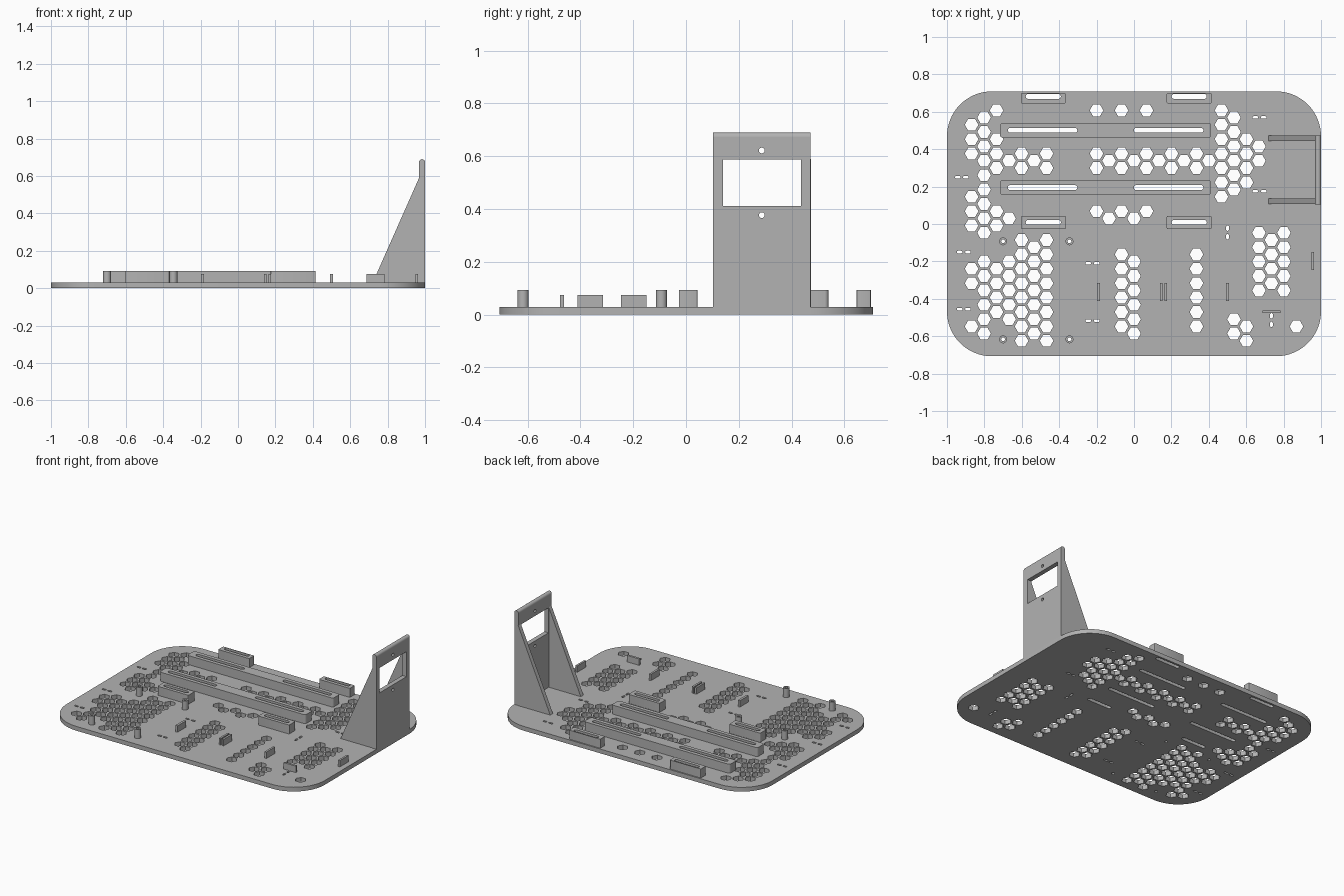
import bpy, bmesh, math

if "Cube" in bpy.data.objects:
    bpy.data.objects.remove(bpy.data.objects["Cube"])

grey = bpy.data.materials.new("plain_grey")
grey.diffuse_color = (0.45, 0.45, 0.45, 1)
grey.use_nodes = True
grey.node_tree.nodes["Principled BSDF"].inputs["Base Color"].default_value = grey.diffuse_color

# Axis order used to stand a flat sheet up: local (u, v, depth) -> world
PLANES = {"XY": lambda u, v, d: (u, v, d),
          "XZ": lambda u, v, d: (u, d, v),
          "YZ": lambda u, v, d: (d, u, v)}


def rounded(x0, x1, y0, y1, r, n=6):
    """Outline of a rectangle with rounded corners."""
    pts = []
    corners = [(x1 - r, y1 - r), (x0 + r, y1 - r), (x0 + r, y0 + r), (x1 - r, y0 + r)]
    for q, (cx, cy) in enumerate(corners):
        for k in range(n + 1):
            a = math.pi / 2 * (q + k / n)
            pts.append((cx + r * math.cos(a), cy + r * math.sin(a)))
    return pts


def box(x0, x1, y0, y1):
    return [(x0, y0), (x1, y0), (x1, y1), (x0, y1)]


def ring(cx, cy, r, n=20):
    return [(cx + r * math.cos(2 * math.pi * k / n), cy + r * math.sin(2 * math.pi * k / n))
            for k in range(n)]


def slot(cx, cy, lx, ly):
    r = min(lx, ly) / 2 * 0.98
    return rounded(cx - lx / 2, cx + lx / 2, cy - ly / 2, cy + ly / 2, r, 4)


def sheet(name, loops, d0, d1, plane="XY"):
    """First loop is the outline, the others are holes; extruded from d0 to d1."""
    cu = bpy.data.curves.new(name, "CURVE")
    cu.dimensions = "2D"
    cu.fill_mode = "BOTH"
    cu.extrude = (d1 - d0) / 2
    for pts in loops:
        sp = cu.splines.new("POLY")
        sp.points.add(len(pts) - 1)
        for p, (u, v) in zip(sp.points, pts):
            p.co = (u, v, 0, 1)
        sp.use_cyclic_u = True
    ob = bpy.data.objects.new(name, cu)
    bpy.context.collection.objects.link(ob)
    bpy.ops.object.select_all(action="DESELECT")
    ob.select_set(True)
    bpy.context.view_layer.objects.active = ob
    bpy.ops.object.convert(target="MESH")
    ob = bpy.context.view_layer.objects.active
    bm = bmesh.new()
    bm.from_mesh(ob.data)
    bmesh.ops.remove_doubles(bm, verts=bm.verts, dist=1e-5)
    for v in bm.verts:
        v.co = PLANES[plane](v.co.x, v.co.y, v.co.z + (d0 + d1) / 2)
    bmesh.ops.recalc_face_normals(bm, faces=bm.faces)
    bm.to_mesh(ob.data)
    bm.free()
    ob.data.materials.clear()
    ob.data.materials.append(grey)
    bpy.ops.object.shade_smooth_by_angle(angle=math.radians(30))
    return ob


T = 0.03  # plate thickness

# Honeycomb cells: column -> (lowest, highest) runs of rows
CELLS = {-13: [(7, 9), (2, 4), (-2, -1), (-5, -5)], -12: [(2, 10), (-5, 0)],
         -11: [(10, 10), (6, 8), (2, 3), (-4, -1)], -10: [(7, 7), (3, 3), (-4, 0)],
         -9: [(6, 7), (-6, 1)], -8: [(7, 7), (-5, 1)], -7: [(6, 7), (-6, 1)],
         -3: [(10, 10), (6, 7), (3, 3)], -2: [(7, 7), (3, 3)],
         -1: [(10, 10), (6, 7), (3, 3), (-5, 0)], 0: [(7, 7), (3, 3), (-5, 0)],
         1: [(10, 10), (6, 7), (3, 3)], 2: [(7, 7)], 3: [(6, 7)], 4: [(7, 7)],
         5: [(6, 7), (-5, 0)], 6: [(7, 7)], 7: [(4, 10)], 8: [(5, 10), (-5, -4)],
         9: [(5, 8), (-6, -5)], 10: [(7, 8), (-2, 2)], 11: [(-2, 1)],
         12: [(-2, 2)], 13: [(-5, -5)]}
holes = []
for col, runs in CELLS.items():
    base = -0.1625 if col % 2 else -0.201
    for lo, hi in runs:
        for row in range(lo, hi + 1):
            holes.append(ring(col * 0.0668, base + 0.077 * row, 0.0365, 6))

# Cable tie slots, in pairs
for x, y in [(0.671, 0.57), (0.671, 0.175), (-0.921, 0.25), (-0.91, -0.15),
             (-0.91, -0.455), (-0.222, -0.21), (-0.222, -0.517)]:
    holes += [slot(x + s * 0.022, y, 0.03, 0.014) for s in (-1, 1)]
for x, y in [(0.5, -0.045), (0.735, -0.514)]:
    holes += [slot(x, y + s * 0.023, 0.014, 0.03) for s in (-1, 1)]

# Long rails and short rails, slotted through the plate
for label, y in (("rear", 0.501), ("middle", 0.195)):
    cuts = [slot(x, y, 0.372, 0.026) for x in (-0.489, 0.185)]
    sheet(label + "_long_rail", [rounded(-0.717, 0.413, y - 0.039, y + 0.039, 0.015)] + cuts, T, 0.093)
    holes += cuts
for label, y0, y1, ys in (("rear", 0.645, 0.70, 0.682), ("middle", -0.027, 0.043, 0.009)):
    for side, x in (("left", -0.485), ("right", 0.295)):
        cut = slot(x, ys, 0.188, 0.026)
        sheet(f"{label}_{side}_short_rail", [rounded(x - 0.12, x + 0.12, y0, y1, 0.006, 3), cut], T, 0.093)
        holes.append(cut)

# Hollow screw posts
for x in (-0.70, -0.345):
    for y in (-0.093, -0.617):
        bore = ring(x, y, 0.010)
        sheet("screw_post", [ring(x, y, 0.021, 28), bore], T, 0.093)
        holes.append(bore)

# Base plate
sheet("base_plate", [rounded(-1, 1, -0.707, 0.709, 0.24, 16)] + holes, 0, T)

# Upright locating tabs
for x, y, w, d in [(-0.189, -0.363, 0.016, 0.096), (0.146, -0.363, 0.014, 0.096),
                   (0.169, -0.363, 0.014, 0.096), (0.5, -0.363, 0.014, 0.096),
                   (0.955, -0.198, 0.014, 0.096), (0.734, -0.469, 0.096, 0.015)]:
    sheet("locating_tab", [box(x - w / 2, x + w / 2, y - d / 2, y + d / 2)], T, 0.075)

# Bracket wall with window and screw holes, and its rounded top
sheet("bracket_wall", [box(0.103, 0.472, T, 0.674), box(0.14, 0.436, 0.412, 0.587),
                       ring(0.287, 0.622, 0.011), ring(0.287, 0.377, 0.011)], 0.968, 1.0, "YZ")
cap = [(0.984 + 0.016 * math.cos(math.pi * k / 12), 0.674 + 0.016 * math.sin(math.pi * k / 12))
       for k in range(13)]
sheet("bracket_wall_top", [cap], 0.103, 0.472, "XZ")

# Sloped gussets bracing the wall
for y0, y1 in ((0.106, 0.136), (0.444, 0.474)):
    sheet("bracket_gusset", [[(0.72, T), (0.968, T), (0.968, 0.59)]], y0, y1, "XZ")
